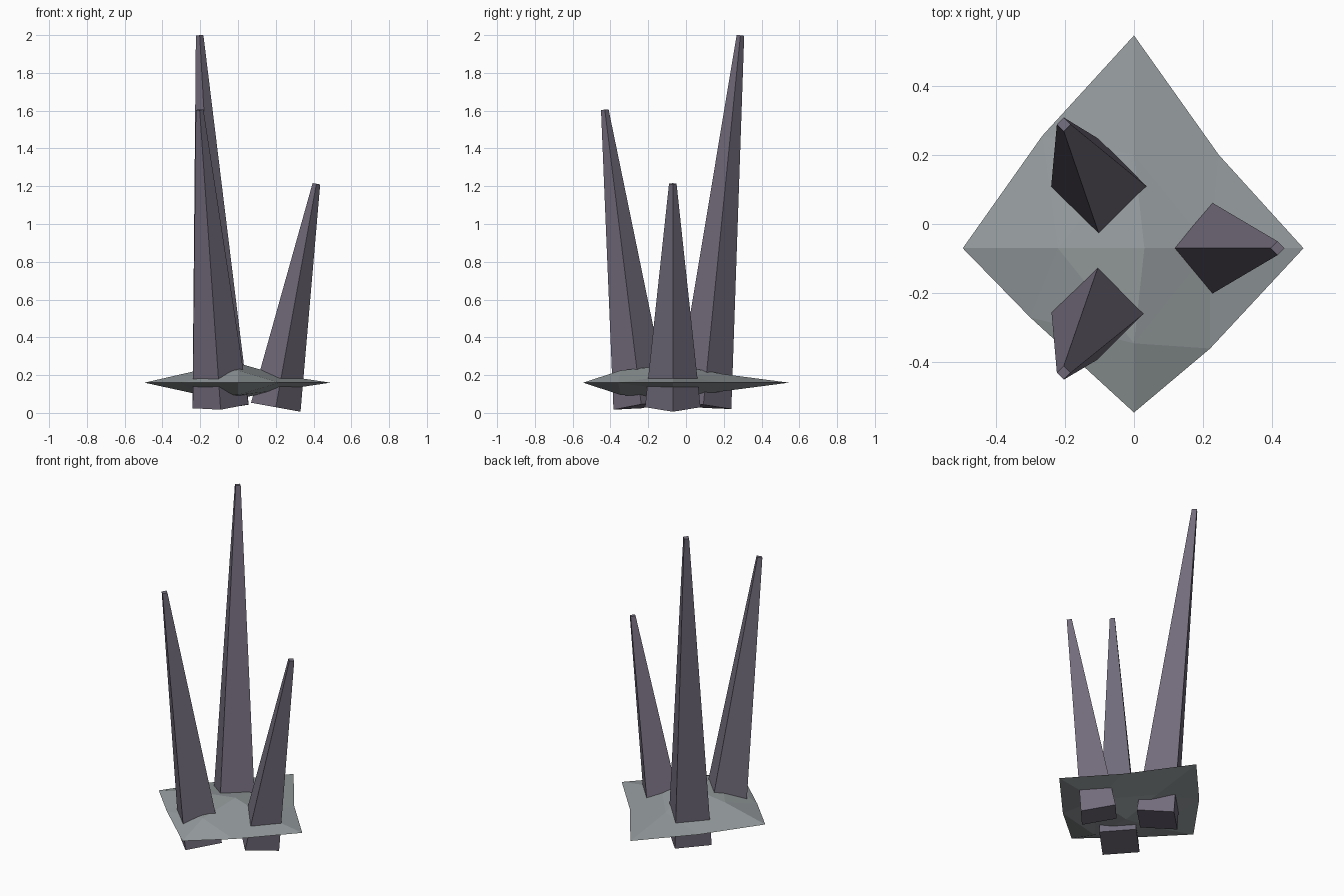
import bpy
from mathutils import Vector

if "Cube" in bpy.data.objects:
    bpy.data.objects.remove(bpy.data.objects["Cube"])


def material(name, rgb):
    m = bpy.data.materials.new(name)
    m.diffuse_color = (*rgb, 1)
    m.use_nodes = True
    m.node_tree.nodes["Principled BSDF"].inputs["Base Color"].default_value = m.diffuse_color
    return m


def add_mesh(name, verts, faces, mat):
    me = bpy.data.meshes.new(name)
    me.from_pydata(verts, [], faces)
    me.materials.append(mat)
    ob = bpy.data.objects.new(name, me)
    bpy.context.collection.objects.link(ob)
    return ob


def spike(name, base, tip, rx, ry, mat, r_tip=0.02):
    """Four-sided tapered spike whose ends are square to its leaning axis."""
    base, tip = Vector(base), Vector(tip)
    axis = tip - base
    verts = []
    for centre, ax, ay in ((base, rx, ry), (tip, r_tip, r_tip)):
        for dx, dy in ((ax, 0), (0, ay), (-ax, 0), (0, -ay)):
            dz = -(dx * axis.x + dy * axis.y) / axis.z
            verts.append(centre + Vector((dx, dy, dz)))
    faces = [(3, 2, 1, 0), (4, 5, 6, 7)]
    faces += [(i, (i + 1) % 4, (i + 1) % 4 + 4, i + 4) for i in range(4)]
    return add_mesh(name, verts, faces, mat)


purple = material("dark_crystal", (0.17, 0.15, 0.20))
stone = material("stone", (0.30, 0.33, 0.34))

# Three leaning spikes
spike("tall_spike", (-0.092, 0.092, 0.035), (-0.203, 0.288, 1.998), 0.149, 0.148, purple)
spike("middle_spike", (-0.092, -0.237, 0.035), (-0.203, -0.43, 1.605), 0.148, 0.147, purple)
spike("short_spike", (0.2, -0.07, 0.03), (0.415, -0.07, 1.213), 0.131, 0.147, purple)

# Flat rock slab: an octahedron with each face split in four
Z = 0.16
points = {
    "E": (0.49, -0.07, Z), "N": (0, 0.545, Z), "W": (-0.495, -0.07, Z), "S": (0, -0.545, Z),
    "T": (0.03, -0.07, 0.255), "B": (0.0, -0.07, 0.075),
    "EN": (0.245, 0.2, Z), "NW": (-0.265, 0.255, Z), "WS": (-0.3, -0.27, Z), "SE": (0.22, -0.36, Z),
    "ET": (0.22, -0.07, 0.2), "NT": (0, 0.2, 0.205), "WT": (-0.22, -0.07, 0.223), "ST": (0, -0.345, 0.225),
    "EB": (0.22, -0.07, 0.12), "NB": (0, 0.2, 0.115), "WB": (-0.22, -0.07, 0.1), "SB": (0, -0.345, 0.095),
}
index = {k: i for i, k in enumerate(points)}
faces = []
for a, b in ("EN", "NW", "WS", "SE"):
    for pole in "TB":
        mid, pa, pb = a + b, a + pole, b + pole
        for tri in ((a, mid, pa), (mid, b, pb), (mid, pb, pa), (pa, pb, pole)):
            f = [index[k] for k in tri]
            faces.append(f if pole == "T" else f[::-1])
add_mesh("rock_slab", list(points.values()), faces, stone)
